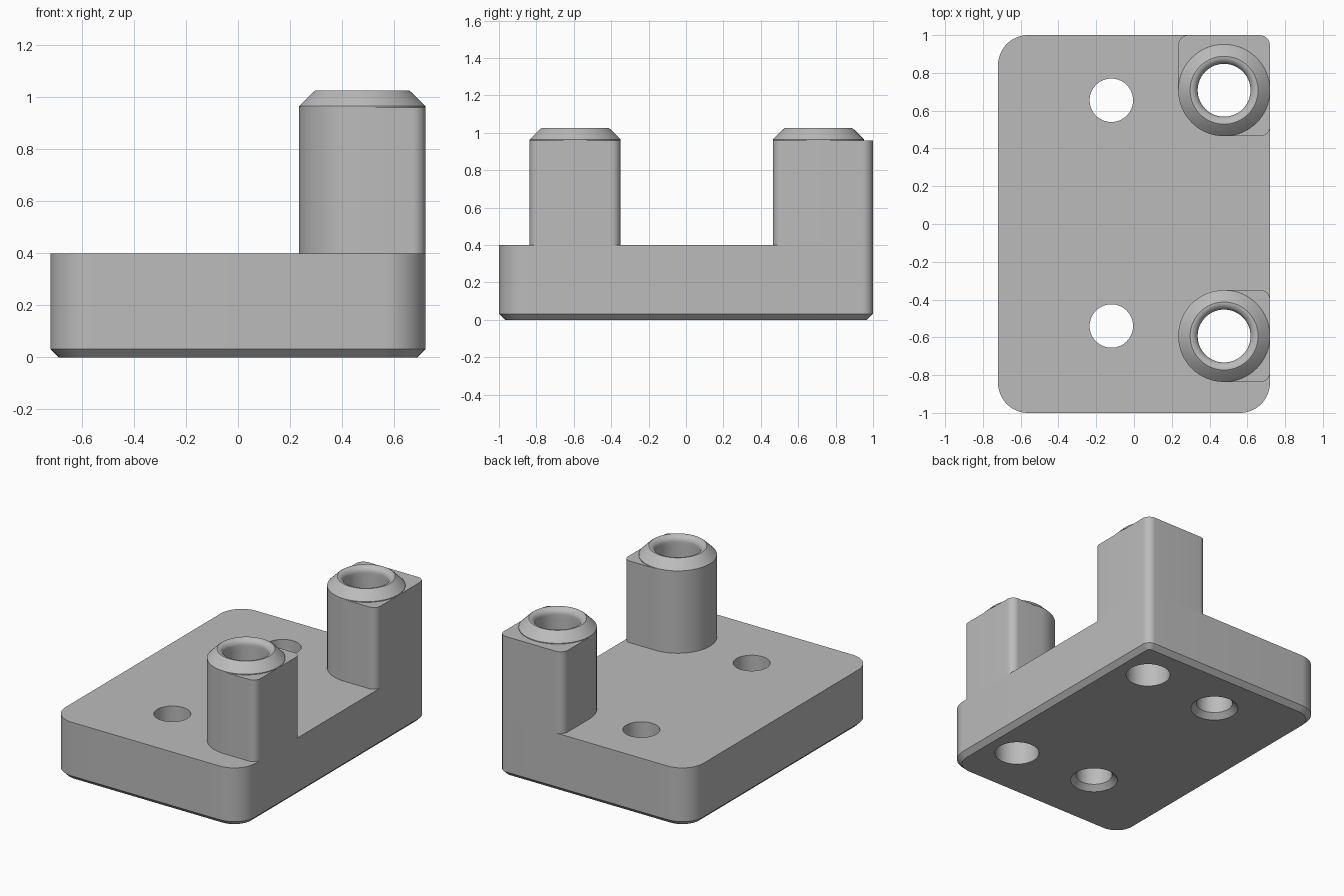
import bpy, bmesh, math

if "Cube" in bpy.data.objects:
    bpy.data.objects.remove(bpy.data.objects["Cube"])

grey = bpy.data.materials.new("light_grey")
grey.diffuse_color = (0.5, 0.5, 0.5, 1)
grey.use_nodes = True
grey.node_tree.nodes["Principled BSDF"].inputs["Base Color"].default_value = grey.diffuse_color

HALF_W, TOP, POST_TOP = 0.72, 0.40, 0.96
POST_R, POST_X, BORE_R, SMALL_R = 0.243, 0.477, 0.14, 0.115
SEG = 64


def circle(cx, cy, r, z):
    return [(cx + r * math.cos(2 * math.pi * i / SEG),
             cy + r * math.sin(2 * math.pi * i / SEG), z) for i in range(SEG)]


def rounded_rect(x0, x1, y0, y1, radii, z, inset=0.0):
    """Radii order: back right, back left, front left, front right."""
    signs = [(1, 1), (-1, 1), (-1, -1), (1, -1)]
    pts = []
    for k, ((sx, sy), r) in enumerate(zip(signs, radii)):
        cx = x1 - r if sx > 0 else x0 + r
        cy = y1 - r if sy > 0 else y0 + r
        for i in range(17):
            a = math.pi / 2 * (k + i / 16)
            pts.append((cx + (r - inset) * math.cos(a),
                        cy + (r - inset) * math.sin(a), z))
    return pts


def loft(name, rings, wrap=False):
    """Bridge equal rings; cap the ends, or wrap the last onto the first."""
    bm = bmesh.new()
    vs = [[bm.verts.new(p) for p in ring] for ring in rings]
    n = len(rings[0])
    pairs = list(zip(vs, vs[1:])) + ([(vs[-1], vs[0])] if wrap else [])
    for a, b in pairs:
        for i in range(n):
            j = (i + 1) % n
            bm.faces.new((a[i], a[j], b[j], b[i]))
    if not wrap:
        bm.faces.new(vs[0][::-1])
        bm.faces.new(vs[-1])
    bmesh.ops.remove_doubles(bm, verts=bm.verts, dist=1e-5)
    bmesh.ops.recalc_face_normals(bm, faces=bm.faces)
    mesh = bpy.data.meshes.new(name)
    bm.to_mesh(mesh)
    bm.free()
    mesh.materials.append(grey)
    ob = bpy.data.objects.new(name, mesh)
    bpy.context.collection.objects.link(ob)
    return ob


def activate(ob):
    bpy.ops.object.select_all(action='DESELECT')
    ob.select_set(True)
    bpy.context.view_layer.objects.active = ob


def cut(ob, cutter):
    activate(ob)
    mod = ob.modifiers.new("hole", 'BOOLEAN')
    mod.operation, mod.solver, mod.object = 'DIFFERENCE', 'EXACT', cutter
    bpy.ops.object.modifier_apply(modifier=mod.name)


# Base plate with a chamfered underside
plate_radii = (0.055, 0.16, 0.16, 0.16)
plate = loft("base_plate", [
    rounded_rect(-HALF_W, HALF_W, -1, 1, plate_radii, z, inset)
    for z, inset in ((0, 0.032), (0.032, 0), (TOP, 0))])
parts, cutters = [plate], []

# Posts: name, bore centre y, y range, corner radii
posts = [
    ("front", -0.593, -0.836, -0.350, (0.05, POST_R, POST_R, 0.05)),
    ("back", 0.708, 0.465, 1.0, (0.055, 0.055, POST_R, 0.05)),
]
for side, cy, y0, y1, radii in posts:
    post = loft(side + "_post", [
        rounded_rect(POST_X - POST_R, HALF_W, y0, y1, radii, z)
        for z in (TOP, POST_TOP)])
    bore = loft(side + "_bore_cutter", [circle(POST_X, cy, BORE_R, z)
                                        for z in (-0.1, 1.2)])
    cut(post, bore)
    cut(plate, bore)

    # Bevelled collar with a rounded inner lip
    profile = [(BORE_R, POST_TOP), (POST_R, POST_TOP), (POST_R, 0.965), (0.19, 1.018)]
    profile += [(0.18 - 0.04 * math.sin(a), 0.985 + 0.04 * math.cos(a))
                for a in [math.pi / 2 * i / 8 for i in range(9)]]
    collar = loft(side + "_collar", [circle(POST_X, cy, r, z) for r, z in profile], wrap=True)

    # Small countersunk screw hole beside each post
    screw = loft(side + "_screw_cutter", [
        circle(-0.12, cy + (0.053 if cy < 0 else -0.053), r, z)
        for r, z in ((SMALL_R + 0.065, -0.03), (SMALL_R, 0.035), (SMALL_R, 0.6))])
    cut(plate, screw)
    parts += [post, collar]
    cutters += [bore, screw]

for c in cutters:
    bpy.data.objects.remove(c, do_unlink=True)

for ob in parts:
    activate(ob)
    bpy.ops.object.shade_smooth_by_angle(angle=math.radians(30))
